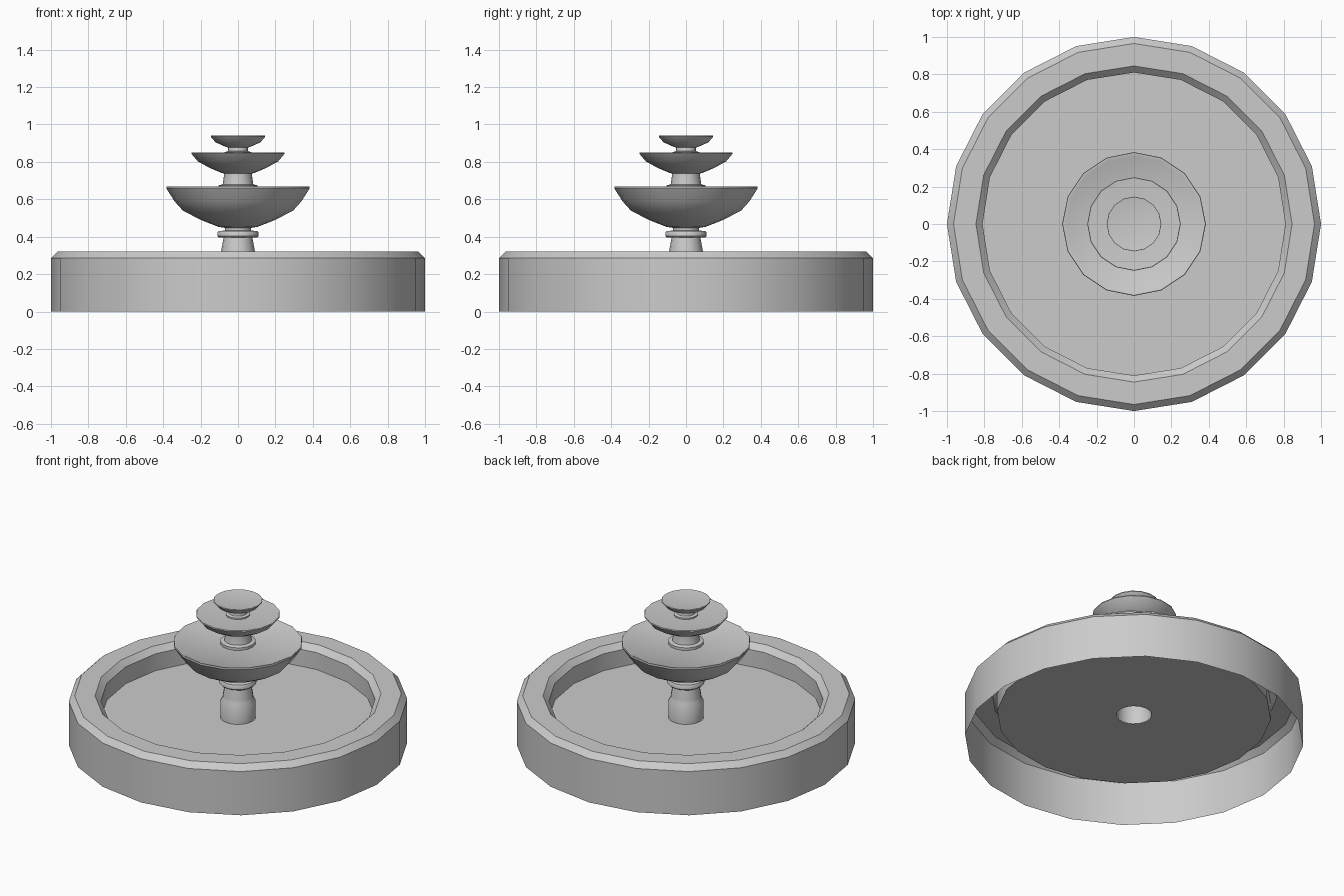
import bpy, math

if "Cube" in bpy.data.objects:
    bpy.data.objects.remove(bpy.data.objects["Cube"])

def lathe(name, profile, sides):
    """Spin a (radius, height) profile around z; radius 0 makes a pole."""
    verts, rings, faces = [], [], []
    for r, z in profile:
        n = 1 if r == 0 else sides
        start = len(verts)
        for i in range(n):
            a = 2 * math.pi * i / sides
            verts.append((r * math.cos(a), r * math.sin(a), z))
        rings.append([start + i % n for i in range(sides)])
    for lo, hi in zip(rings, rings[1:]):
        for i in range(sides):
            j = (i + 1) % sides
            quad = [lo[i], lo[j], hi[j], hi[i]]
            faces.append(list(dict.fromkeys(quad)))
    mesh = bpy.data.meshes.new(name)
    mesh.from_pydata(verts, [], faces)
    obj = bpy.data.objects.new(name, mesh)
    bpy.context.collection.objects.link(obj)
    bpy.ops.object.select_all(action='DESELECT')
    obj.select_set(True)
    bpy.context.view_layer.objects.active = obj
    bpy.ops.object.shade_smooth_by_angle(angle=math.radians(35))
    return obj

FLOOR = 0.175

# basin: open underneath, bevelled rim, floor with a hole for the pedestal
lathe("basin", [(1, 0), (1, 0.285), (0.965, 0.32), (0.845, 0.32),
                (0.81, 0.285), (0.81, FLOOR), (0.105, FLOOR)], 20)

# pedestal: plinth, tapered shaft, collar and neck under the large bowl
lathe("pedestal", [(0.105, FLOOR), (0.105, 0.28), (0.092, 0.305), (0.09, 0.325),
                   (0.077, 0.395), (0.105, 0.397), (0.11, 0.403), (0.11, 0.422),
                   (0.105, 0.43), (0.07, 0.433), (0.07, 0.455)], 16)

# three bowls: underside, lip and nearly flat top
lathe("large_bowl", [(0.07, 0.447), (0.105, 0.453), (0.2, 0.49), (0.295, 0.54),
                     (0.34, 0.59), (0.384, 0.66), (0.382, 0.669),
                     (0.373, 0.669), (0.36, 0.662), (0, 0.655)], 16)
lathe("middle_bowl", [(0.07, 0.736), (0.09, 0.742), (0.15, 0.767), (0.215, 0.803),
                      (0.25, 0.845), (0.248, 0.851), (0.24, 0.85), (0, 0.84)], 16)
lathe("small_bowl", [(0.052, 0.876), (0.065, 0.88), (0.12, 0.905),
                     (0.146, 0.935), (0.145, 0.94), (0.14, 0.939), (0, 0.932)], 16)

# stems between the bowls, each with a foot collar
lathe("lower_stem", [(0.105, 0.655), (0.105, 0.674), (0.082, 0.68),
                     (0.076, 0.72), (0.076, 0.74)], 16)
lathe("upper_stem", [(0.072, 0.84), (0.072, 0.852), (0.055, 0.857),
                     (0.052, 0.88)], 16)
